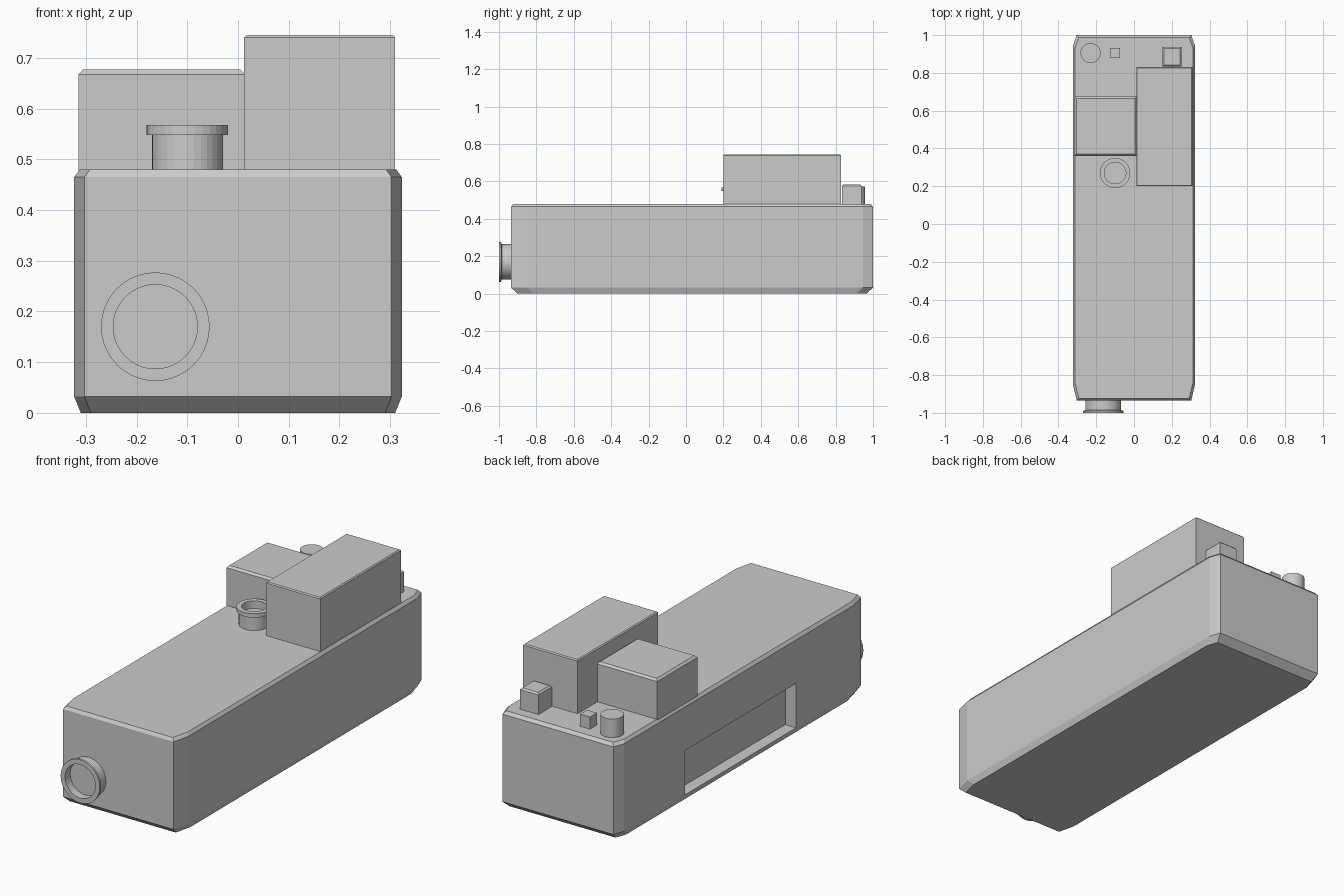
import bpy, bmesh, math
from mathutils import Matrix

if "Cube" in bpy.data.objects:
    bpy.data.objects.remove(bpy.data.objects["Cube"])


def finish(bm, name):
    bmesh.ops.recalc_face_normals(bm, faces=bm.faces)
    mesh = bpy.data.meshes.new(name)
    bm.to_mesh(mesh)
    bm.free()
    obj = bpy.data.objects.new(name, mesh)
    bpy.context.collection.objects.link(obj)
    return obj


def loft(bm, rings):
    """Skin a stack of equal-length rings and cap both ends."""
    loops = [[bm.verts.new(p) for p in r] for r in rings]
    n = len(loops[0])
    for a, b in zip(loops, loops[1:]):
        for i in range(n):
            bm.faces.new((a[i], a[(i + 1) % n], b[(i + 1) % n], b[i]))
    bm.faces.new(loops[0][::-1])
    bm.faces.new(loops[-1])


def box(name, x0, x1, y0, y1, z0, z1, bevel=0.0):
    """Box whose top edges may be chamfered."""
    def ring(d, z):
        return [(x0 + d, y0 + d, z), (x1 - d, y0 + d, z),
                (x1 - d, y1 - d, z), (x0 + d, y1 - d, z)]
    bm = bmesh.new()
    rings = [ring(0, z0), ring(0, z1 - bevel)]
    if bevel:
        rings.append(ring(bevel, z1))
    loft(bm, rings if bevel else [ring(0, z0), ring(0, z1)])
    return finish(bm, name)


def lathe(name, profile, location, rotation=(0, 0, 0), sides=32):
    """Turn (radius, height) points around the local z axis."""
    bm = bmesh.new()
    loft(bm, [[(r * math.cos(2 * math.pi * i / sides),
                r * math.sin(2 * math.pi * i / sides), z)
               for i in range(sides)] for r, z in profile])
    obj = finish(bm, name)
    obj.location, obj.rotation_euler = location, rotation
    return obj


# Main housing: octagonal footprint with chamfered top and bottom
def footprint(w, y0, y1, z, cx=0.02, front=0.085, back=0.055):
    return [(-w + cx, y0, z), (w - cx, y0, z), (w, y0 + front, z), (w, y1 - back, z),
            (w - cx, y1, z), (-w + cx, y1, z), (-w, y1 - back, z), (-w, y0 + front, z)]


bm = bmesh.new()
loft(bm, [footprint(0.31, -0.90, 0.965, 0.0),
          footprint(0.323, -0.935, 1.0, 0.032),
          footprint(0.323, -0.935, 1.0, 0.465),
          footprint(0.312, -0.925, 0.987, 0.48)])
body = finish(bm, "housing")

# Long pocket in the left side
cutter = box("pocket_cutter", -0.40, -0.263, -0.40, 0.47, 0.03, 0.25)
cutter.hide_render = True
cut = body.modifiers.new("pocket", 'BOOLEAN')
cut.object, cut.operation, cut.solver = cutter, 'DIFFERENCE', 'EXACT'
bpy.context.view_layer.objects.active = body
bpy.ops.object.modifier_apply(modifier=cut.name)
bpy.data.objects.remove(cutter)

# Blocks on the top deck
box("tall_block", 0.012, 0.31, 0.20, 0.83, 0.47, 0.745, 0.005)
box("low_block", -0.315, 0.015, 0.36, 0.675, 0.47, 0.677, 0.01)
box("square_button", 0.15, 0.252, 0.833, 0.938, 0.47, 0.585, 0.008)
box("small_stud", -0.127, -0.073, 0.878, 0.932, 0.47, 0.54)
lathe("round_button", [(0.053, 0.0), (0.053, 0.1)], (-0.23, 0.905, 0.472))

# Hollow flanged collar on the deck
lathe("top_collar", [(0.07, 0.0), (0.07, 0.078), (0.08, 0.078), (0.08, 0.098),
                     (0.057, 0.098), (0.057, 0.06)], (-0.10, 0.27, 0.47))

# Hollow flanged lens barrel on the front
lathe("front_lens", [(0.095, 0.0), (0.095, 0.065), (0.107, 0.07), (0.107, 0.08),
                     (0.083, 0.08), (0.083, 0.04)],
      (-0.163, -0.92, 0.17), (math.pi / 2, 0, 0), 40)
